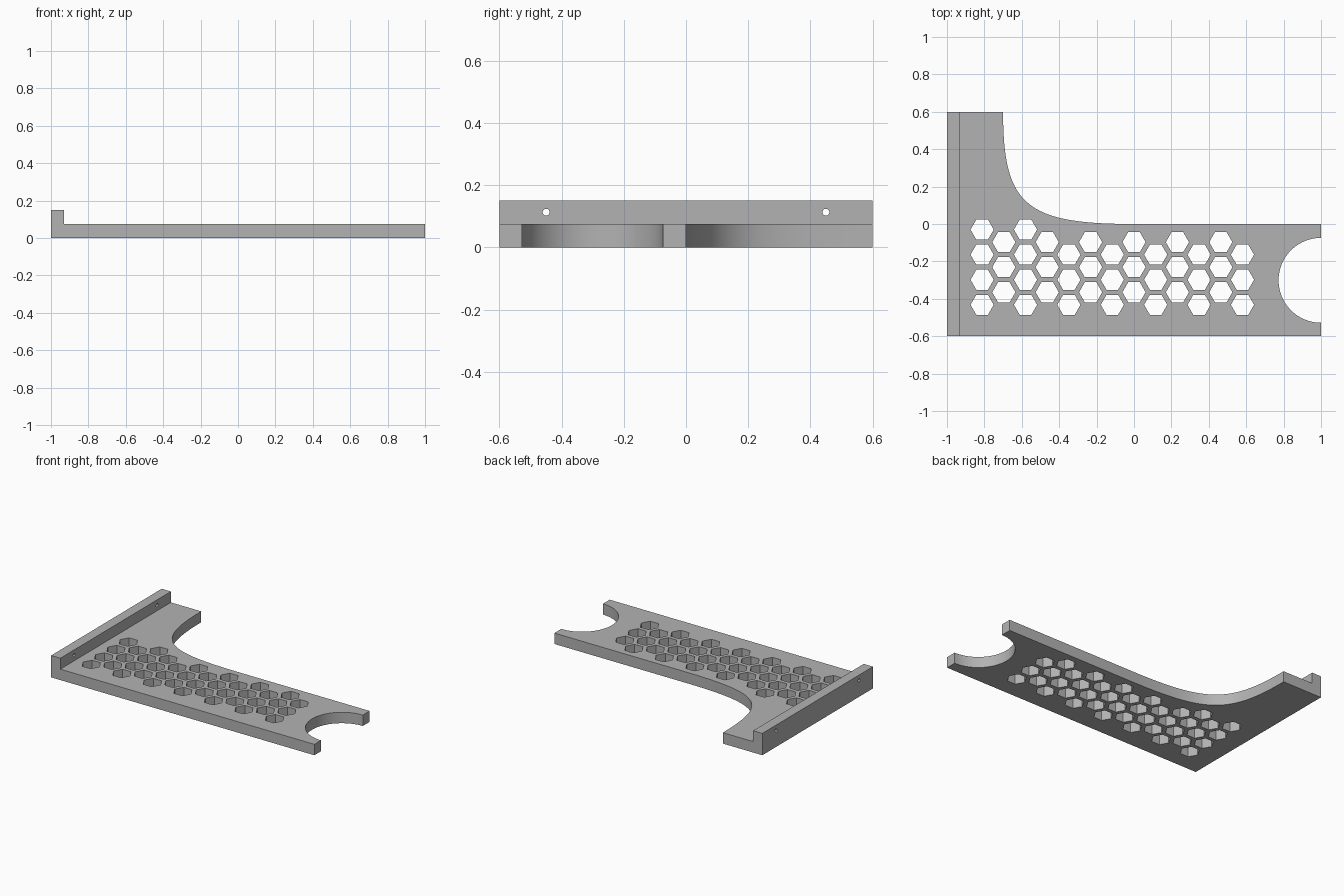
import bpy, bmesh, math
from mathutils import Vector, geometry

cube = bpy.data.objects.get("Cube")
if cube:
    bpy.data.objects.remove(cube, do_unlink=True)

THICK, LIP_TOP, LIP_X = 0.075, 0.15, -0.93

mat = bpy.data.materials.new("plain grey")
mat.use_nodes = True
grey = (0.45, 0.45, 0.45, 1)
mat.diffuse_color = grey
mat.node_tree.nodes["Principled BSDF"].inputs["Base Color"].default_value = grey


def prism(bm, points, axis, depth):
    """Extrude a closed outline along axis by depth."""
    face = bm.faces.new([bm.verts.new(p) for p in points])
    new = bmesh.ops.extrude_face_region(bm, geom=[face])["geom"]
    bmesh.ops.translate(bm, vec=Vector(axis) * depth,
                        verts=[v for v in new if isinstance(v, bmesh.types.BMVert)])


def finish(bm, name):
    bmesh.ops.recalc_face_normals(bm, faces=bm.faces)
    mesh = bpy.data.meshes.new(name)
    bm.to_mesh(mesh)
    bm.free()
    mesh.materials.append(mat)
    obj = bpy.data.objects.new(name, mesh)
    bpy.context.collection.objects.link(obj)
    return obj


def cut(target, cutter):
    mod = target.modifiers.new("cut", "BOOLEAN")
    mod.operation, mod.solver, mod.object = "DIFFERENCE", "EXACT", cutter
    cutter.hide_render = True
    bpy.context.view_layer.objects.active = target
    target.select_set(True)
    bpy.ops.object.modifier_apply(modifier=mod.name)
    bpy.data.objects.remove(cutter, do_unlink=True)


# Bracket plate: straight edges, a round end notch and a sweeping inner corner
notch = [(1 - 0.227 * math.cos(a), -0.301 + 0.227 * math.sin(a))
         for a in (math.pi * (i / 40 - 0.5) for i in range(41))]
sweep = geometry.interpolate_bezier(Vector((0, 0)), Vector((-0.58, 0)),
                                    Vector((-0.7, 0.1)), Vector((-0.7, 0.6)), 40)
outline = [(-1, -0.6), (1, -0.6), *notch, (1, 0), *[tuple(p[:2]) for p in sweep], (-1, 0.6)]
bm = bmesh.new()
prism(bm, [(x, y, 0) for x, y in outline], (0, 0, 1), THICK)
plate = finish(bm, "bracket_plate")

# Honeycomb openings through the plate
bm = bmesh.new()
for col in range(13):
    odd = col % 2
    for row in range(3 if odd else 4):
        if not odd and row == 0 and col > 2:
            continue
        cx, cy = (col - 7) * 0.116, -0.03 - 0.134 * (row + odd / 2)
        prism(bm, [(cx + 0.062 * math.cos(k * math.pi / 3),
                    cy + 0.062 * math.sin(k * math.pi / 3), -0.1) for k in range(6)],
              (0, 0, 1), 0.3)
cut(plate, finish(bm, "honeycomb_cutter"))

# Raised mounting lip along the edge, with two screw holes
bm = bmesh.new()
prism(bm, [(-1, -0.6, THICK), (LIP_X, -0.6, THICK), (LIP_X, -0.6, LIP_TOP), (-1, -0.6, LIP_TOP)],
      (0, 1, 0), 1.2)
lip = finish(bm, "mounting_lip")
bm = bmesh.new()
for y in (-0.45, 0.45):
    prism(bm, [(-1.1, y + 0.011 * math.cos(k * math.pi / 12),
                0.113 + 0.011 * math.sin(k * math.pi / 12)) for k in range(24)], (1, 0, 0), 0.3)
cut(lip, finish(bm, "screw_hole_cutter"))

# Smooth the curved walls, keep corners crisp
bpy.ops.object.select_all(action="DESELECT")
for obj in (plate, lip):
    obj.select_set(True)
bpy.context.view_layer.objects.active = plate
bpy.ops.object.shade_smooth_by_angle(angle=math.radians(30))
